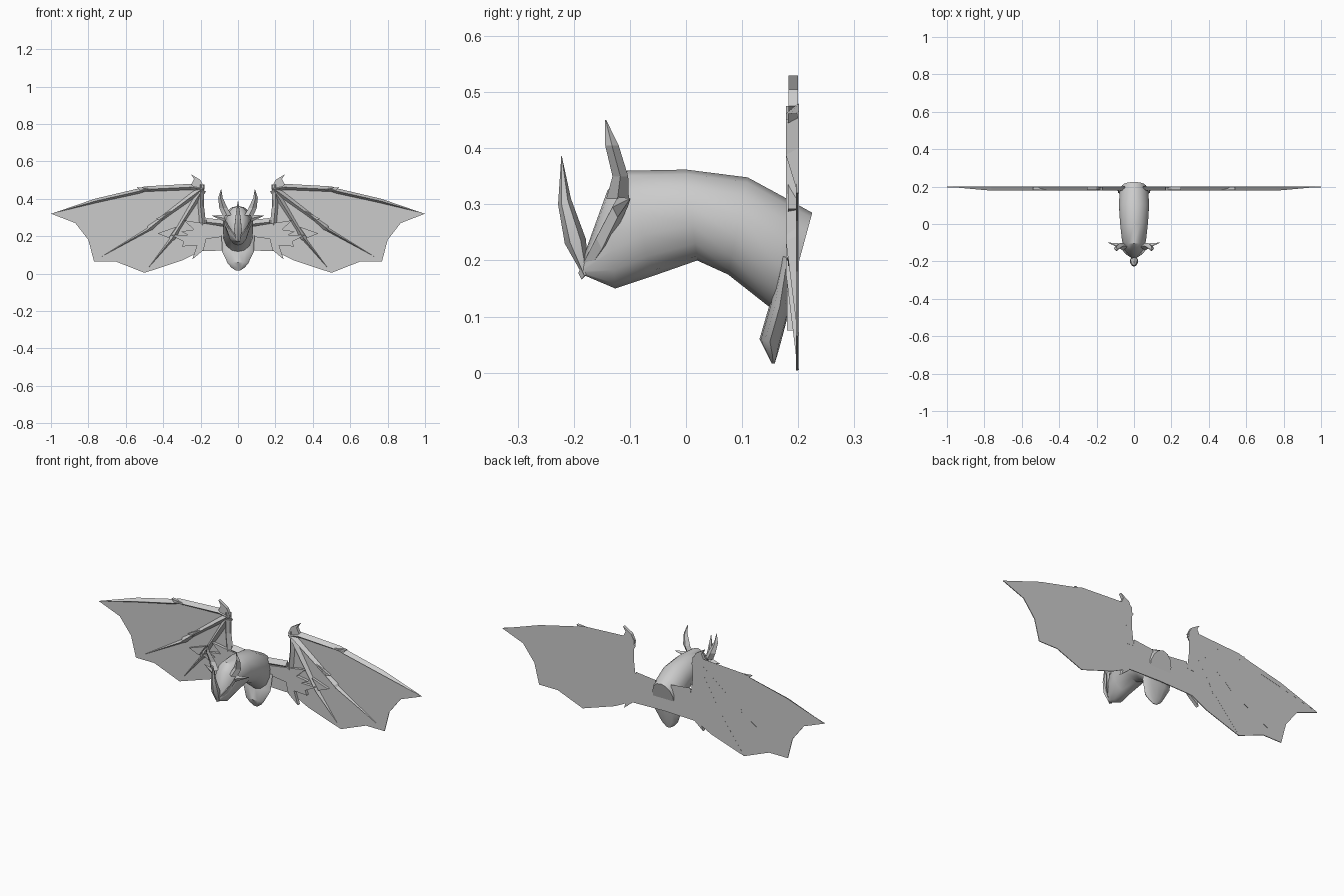
import bpy, bmesh
from math import cos, sin, pi
from mathutils import Vector


def make(name, verts, faces, smooth=False, mirror=False):
    me = bpy.data.meshes.new(name)
    me.from_pydata([tuple(v) for v in verts], [], faces)
    bm = bmesh.new()
    bm.from_mesh(me)
    bmesh.ops.remove_doubles(bm, verts=bm.verts, dist=0.0002)
    bmesh.ops.recalc_face_normals(bm, faces=bm.faces)
    bm.to_mesh(me)
    bm.free()
    ob = bpy.data.objects.new(name, me)
    bpy.context.collection.objects.link(ob)
    if mirror:
        ob.modifiers.new("Mirror", 'MIRROR').use_mirror_merge = False
    if smooth:
        bpy.ops.object.select_all(action='DESELECT')
        ob.select_set(True)
        bpy.context.view_layer.objects.active = ob
        bpy.ops.object.shade_smooth_by_angle(angle=0.7)
    return ob


def skin(name, rings, **kw):
    """Join equal-length closed rings and cap both ends."""
    n = len(rings[0])
    verts = [v for r in rings for v in r]
    faces = [(i * n + j, i * n + (j + 1) % n, (i + 1) * n + (j + 1) % n, (i + 1) * n + j)
             for i in range(len(rings) - 1) for j in range(n)]
    faces += [tuple(range(n)), tuple(range(len(verts) - n, len(verts)))]
    return make(name, verts, faces, **kw)


def loft(name, sections, x=0.0, n=12, **kw):
    """Elliptic sections given as (y1, z1, y2, z2, half width)."""
    rings = []
    for y1, z1, y2, z2, w in sections:
        a, b = Vector((x, y1, z1)), Vector((x, y2, z2))
        c, h = (a + b) / 2, (a - b) / 2
        rings.append([c + h * cos(2 * pi * k / n) + Vector((w * sin(2 * pi * k / n), 0, 0))
                      for k in range(n)])
    return skin(name, rings, **kw)


def plate(name, outline, y0, y1, **kw):
    return skin(name, [[(x, y0, z) for x, z in outline], [(x, y1, z) for x, z in outline]], **kw)


def bone(name, path, front=0.178, back=0.201):
    """Wedge-shaped bone along (x, z, half width) points with a front ridge."""
    rings = []
    for i, (x, z, w) in enumerate(path):
        a, b = path[max(i - 1, 0)], path[min(i + 1, len(path) - 1)]
        d = Vector((b[0] - a[0], b[1] - a[1])).normalized()
        nx, nz = -d.y * w, d.x * w
        ridge = back - (back - front) * min(1, w / 0.012)
        rings.append([(x + nx, back, z + nz), (x, ridge, z), (x - nx, back, z - nz)])
    return skin(name, rings, mirror=True)


# Body and head, running from the chin to the sloped rear end
loft("body", [(-0.187, 0.195, -0.18, 0.173, 0.012), (-0.14, 0.325, -0.126, 0.15, 0.055),
              (-0.105, 0.36, -0.06, 0.172, 0.066), (0.0, 0.362, 0.02, 0.2, 0.077),
              (0.11, 0.348, 0.075, 0.175, 0.082), (0.18, 0.31, 0.155, 0.112, 0.08),
              (0.225, 0.285, 0.18, 0.12, 0.065)], n=14, smooth=True)

# Curled-under tail flap
loft("tail", [(0.165, 0.21, 0.197, 0.2, 0.088), (0.15, 0.125, 0.184, 0.11, 0.085),
              (0.131, 0.06, 0.168, 0.05, 0.055), (0.145, 0.032, 0.163, 0.032, 0.036),
              (0.153, 0.016, 0.158, 0.016, 0.012)], smooth=True)

# Upright curved nose horn
loft("nose_horn", [(-0.182, 0.17, -0.176, 0.178, 0.012), (-0.216, 0.23, -0.178, 0.237, 0.024),
                   (-0.228, 0.30, -0.205, 0.31, 0.015), (-0.222, 0.39, -0.222, 0.389, 0.001)],
     n=6, smooth=True)

# Ear horns
ear = [(0.058, -0.122, 0.31, 0.024, 0.02), (0.078, -0.117, 0.35, 0.022, 0.014),
       (0.094, -0.132, 0.405, 0.012, 0.012), (0.09, -0.143, 0.45, 0.001, 0.001)]
skin("ear_horn", [[(x - w, y, z), (x, y - d, z), (x + w, y, z), (x, y + d, z)]
                  for x, y, z, w, d in ear], mirror=True)

# Cheek ridges sweeping from the chin to side spikes
ridge = [(0.0, -0.186, 0.178, 0.012), (0.045, -0.15, 0.24, 0.02),
         (0.07, -0.122, 0.295, 0.018), (0.14, -0.1, 0.31, 0.001)]
skin("cheek_ridge", [[(x, y - w * 0.5, z), (x + w * 0.4, y, z + w), (x, y + w, z),
                      (x, y, z - w)] for x, y, z, w in ridge], mirror=True)

# Wing membrane, one sheet across both wings
half = [(0.09, 0.265), (0.185, 0.29), (0.185, 0.46), (0.53, 0.445), (0.76, 0.39), (1.0, 0.32),
        (0.87, 0.27), (0.80, 0.18), (0.77, 0.065), (0.655, 0.065), (0.5, 0.004),
        (0.30, 0.07), (0.2, 0.12)]
outline = [(0, 0.24)] + half + [(0, 0.125)] + [(-x, z) for x, z in reversed(half)]
plate("wing_membrane", outline, 0.196, 0.2)

# Wing bones
bone("upper_arm", [(0.05, 0.262, 0.022), (0.17, 0.275, 0.022)])
bone("forearm", [(0.19, 0.26, 0.02), (0.2, 0.36, 0.018), (0.2, 0.475, 0.02)])
bone("leading_finger", [(0.185, 0.45, 0.024), (0.25, 0.462, 0.018), (0.5, 0.45, 0.016),
                        (0.53, 0.44, 0.015), (0.76, 0.388, 0.013), (0.995, 0.32, 0.001)])
bone("middle_finger", [(0.19, 0.455, 0.022), (0.42, 0.285, 0.014), (0.47, 0.245, 0.02),
                       (0.48, 0.235, 0.012), (0.77, 0.067, 0.001)])
bone("inner_finger", [(0.19, 0.45, 0.022), (0.32, 0.24, 0.014), (0.35, 0.19, 0.02),
                      (0.36, 0.178, 0.012), (0.5, 0.005, 0.001)])

# Thumb claw at the wrist and small spurs on the finger joints
plate("thumb_claw", [(0.18, 0.46), (0.2, 0.5), (0.25, 0.53), (0.235, 0.505), (0.25, 0.475),
                     (0.22, 0.45)], 0.183, 0.2, mirror=True)
for name, pts in {"leading_spur": [(0.44, 0.452), (0.54, 0.462), (0.52, 0.44)],
                  "middle_spur": [(0.36, 0.335), (0.44, 0.292), (0.41, 0.285)],
                  "inner_spur": [(0.37, 0.19), (0.43, 0.215), (0.33, 0.25)]}.items():
    plate(name, pts, 0.182, 0.199, mirror=True)

# Clawed feet spread out beside the body
plate("foot", [(0.06, 0.25), (0.16, 0.265), (0.29, 0.285), (0.235, 0.235), (0.305, 0.225),
               (0.265, 0.205), (0.355, 0.205), (0.29, 0.17), (0.3, 0.145), (0.22, 0.15),
               (0.245, 0.075), (0.185, 0.125), (0.17, 0.185), (0.06, 0.2)],
      0.18, 0.199, mirror=True)
